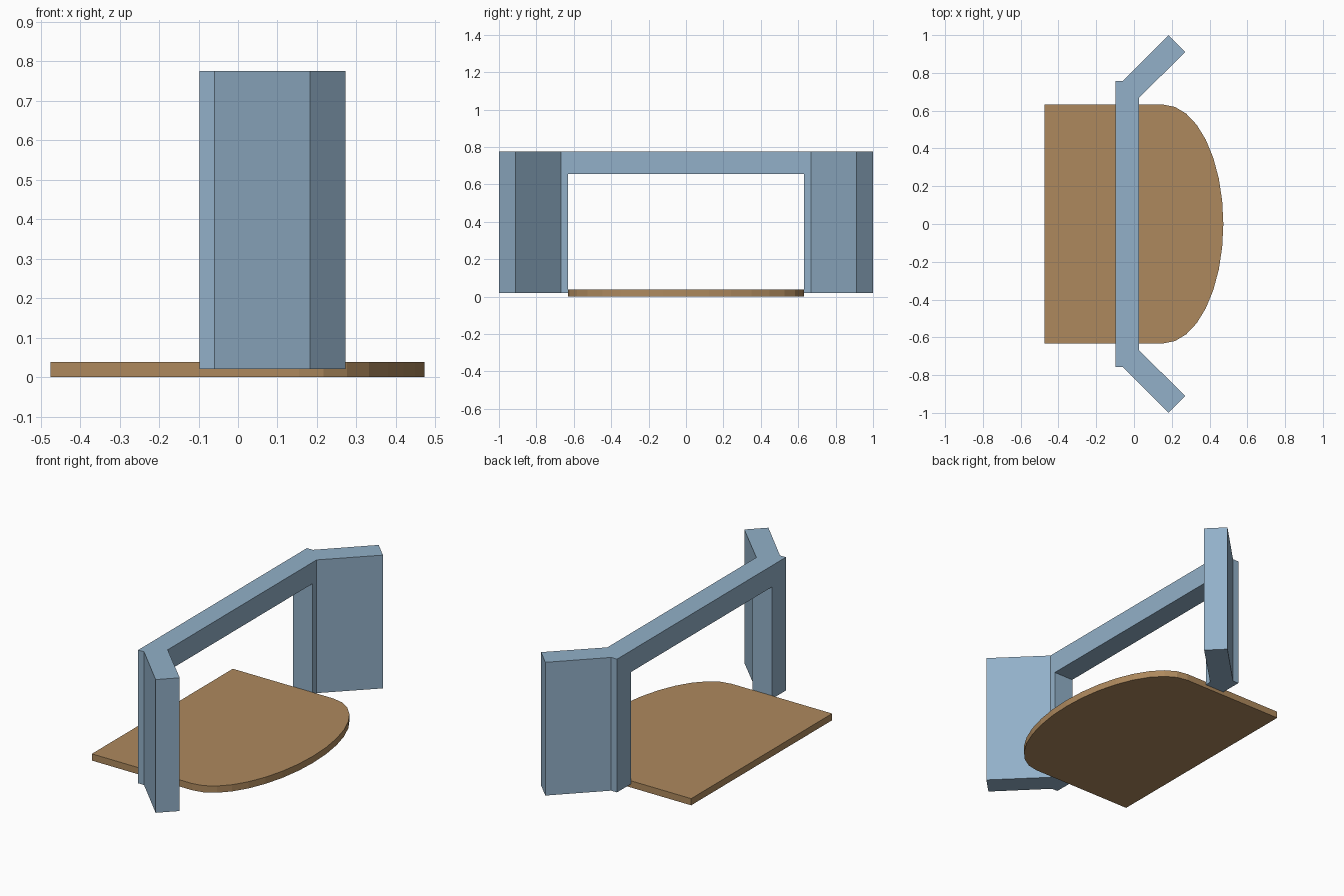
import bpy, bmesh, math

if "Cube" in bpy.data.objects:
    bpy.data.objects.remove(bpy.data.objects["Cube"])


def material(name, rgb):
    m = bpy.data.materials.new(name)
    m.diffuse_color = (*rgb, 1)
    m.use_nodes = True
    m.node_tree.nodes["Principled BSDF"].inputs["Base Color"].default_value = m.diffuse_color
    return m


def extrude_plan(name, points, z0, z1, mat):
    """Solid made by extruding a plan outline (x, y) from z0 to z1."""
    bm = bmesh.new()
    face = bm.faces.new([bm.verts.new((x, y, z0)) for x, y in points])
    out = bmesh.ops.extrude_face_region(bm, geom=[face])
    for v in out["geom"]:
        if isinstance(v, bmesh.types.BMVert):
            v.co.z = z1
    bmesh.ops.recalc_face_normals(bm, faces=bm.faces[:])
    mesh = bpy.data.meshes.new(name)
    bm.to_mesh(mesh)
    bm.free()
    mesh.materials.append(mat)
    ob = bpy.data.objects.new(name, mesh)
    bpy.context.collection.objects.link(ob)
    return ob


blue = material("blue grey", (0.287, 0.434, 0.578))
brown = material("brown", (0.42, 0.25, 0.11))

# Floor slab: rectangle ending in a half ellipse
HALF = 0.632
arc = [(0.155 + 0.318 * math.cos(a), HALF * math.sin(a))
       for a in (-math.pi / 2 + i * math.pi / 16 for i in range(17))]
extrude_plan("floor_slab", [(-0.475, -HALF)] + arc + [(-0.475, HALF)], 0, 0.038, brown)

# Doorway frame: straight wall with splayed wings, mirrored in y
wing = [(0.026, 0.668), (0.272, 0.911), (0.183, 1.0), (-0.06, 0.757), (-0.097, 0.757)]
plan = wing + [(x, -y) for x, y in reversed(wing)]
frame = extrude_plan("door_frame", plan, 0.02, 0.776, blue)

# Opening under the lintel
cutter = extrude_plan("opening_cutter",
                      [(-0.3, -HALF), (0.3, -HALF), (0.3, HALF), (-0.3, HALF)],
                      -0.2, 0.655, blue)
cutter.hide_render = True
mod = frame.modifiers.new("opening", "BOOLEAN")
mod.operation = "DIFFERENCE"
mod.solver = "EXACT"
mod.object = cutter
bpy.context.view_layer.update()
deps = bpy.context.evaluated_depsgraph_get()
cut_mesh = bpy.data.meshes.new_from_object(frame.evaluated_get(deps))
frame.modifiers.clear()
frame.data = cut_mesh
bpy.data.objects.remove(cutter)
